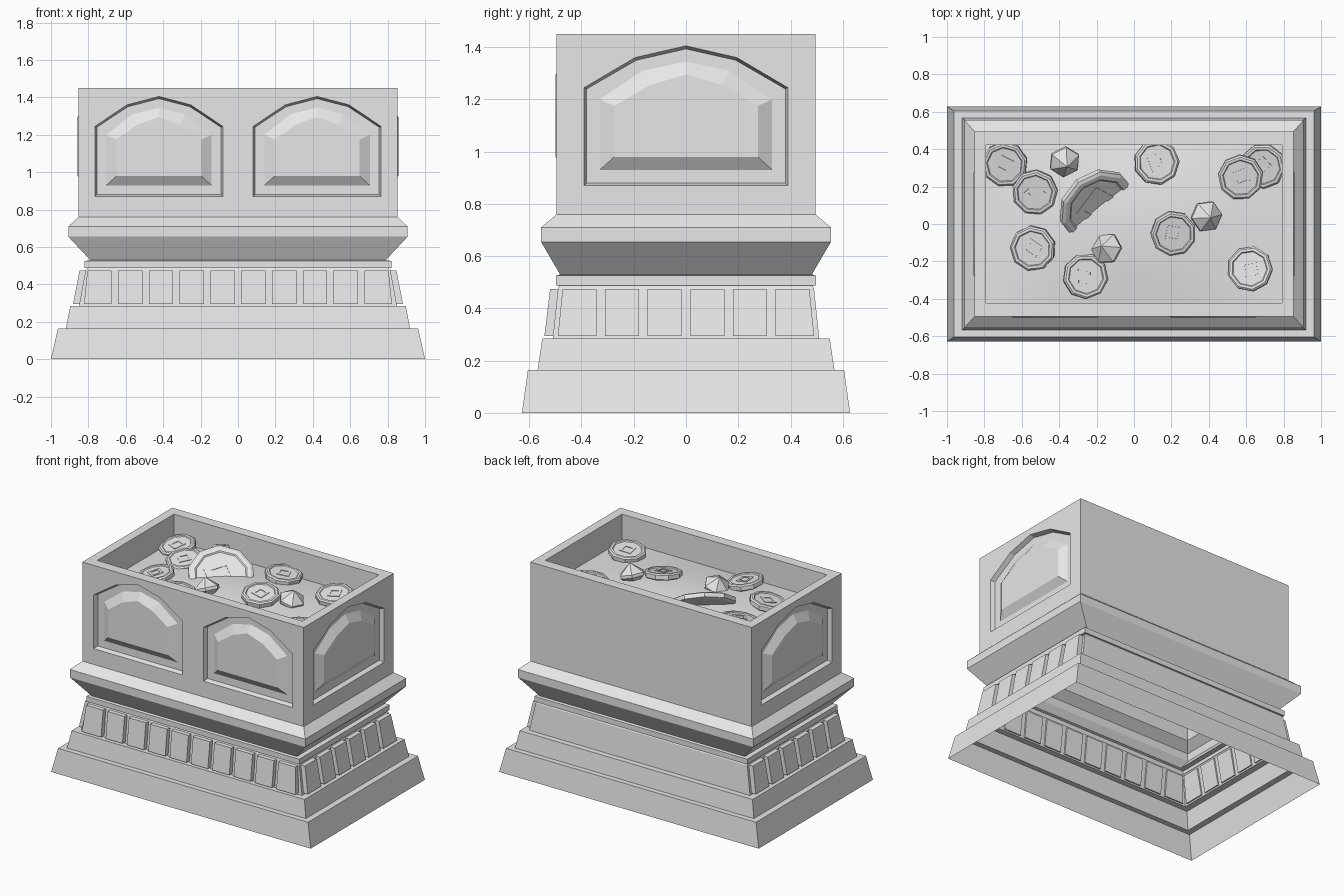
import bpy, bmesh, math, random
from mathutils import Vector, Matrix

random.seed(4)
if "Cube" in bpy.data.objects:
    bpy.data.objects.remove(bpy.data.objects["Cube"])

stone = bpy.data.materials.new("grey stone")
stone.use_nodes = True
GREY = (0.8, 0.8, 0.8, 1)
stone.diffuse_color = GREY
stone.node_tree.nodes["Principled BSDF"].inputs["Base Color"].default_value = GREY


def finish(bm, name, matrix=None):
    bmesh.ops.remove_doubles(bm, verts=bm.verts, dist=0.0001)
    bmesh.ops.recalc_face_normals(bm, faces=bm.faces)
    mesh = bpy.data.meshes.new(name)
    bm.to_mesh(mesh)
    bm.free()
    mesh.materials.append(stone)
    obj = bpy.data.objects.new(name, mesh)
    bpy.context.collection.objects.link(obj)
    if matrix:
        obj.matrix_world = matrix
    return obj


def loft(bm, rings, cap_first=False, cap_last=False):
    """Skin a list of equal length point rings."""
    loops = [[bm.verts.new(p) for p in ring] for ring in rings]
    for a, b in zip(loops, loops[1:]):
        for i in range(len(a)):
            j = (i + 1) % len(a)
            bm.faces.new((a[i], a[j], b[j], b[i]))
    if cap_first:
        bm.faces.new(loops[0][::-1])
    if cap_last:
        bm.faces.new(loops[-1])
    return loops


def rect(x, y, z):
    return [(-x, -y, z), (x, -y, z), (x, y, z), (-x, y, z)]


# Chest walls and arched panels
BX, BY, LOW, TOP = 0.853, 0.495, 0.76, 1.45


def arch(place, centre, w, bottom, spring, shoulder, peak, depth):
    pts = [(-w, bottom), (w, bottom), (w, spring), (w / 2, shoulder),
           (0, peak), (-w / 2, shoulder), (-w, spring)]
    return [place(centre + u, z, depth) for u, z in pts]


def panel_wall(bm, place, half, centres, w):
    border = [bm.verts.new(place(u, z, 0)) for u, z in
              ((-half, LOW), (half, LOW), (half, TOP), (-half, TOP))]
    loops = [border]
    for c in centres:
        rings = [arch(place, c, w, 0.87, 1.245, 1.36, 1.405, 0),
                 arch(place, c, w - 0.01, 0.88, 1.24, 1.35, 1.393, 0.03),
                 arch(place, c, w - 0.06, 0.93, 1.2, 1.31, 1.345, 0.03),
                 arch(place, c, w - 0.115, 0.98, 1.175, 1.255, 1.295, -0.004)]
        loops.append(loft(bm, rings, cap_last=True)[0])
    edges = []
    for loop in loops:
        for a, b in zip(loop, loop[1:] + loop[:1]):
            edges.append(bm.edges.get((a, b)) or bm.edges.new((a, b)))
    bmesh.ops.triangle_fill(bm, edges=edges, use_beauty=True)


bm = bmesh.new()
# stepped plinth and flared moulding, open underneath
loft(bm, [rect(*r) for r in (
    (1.0, 0.628, 0), (0.963, 0.605, 0.165), (0.92, 0.568, 0.165),
    (0.897, 0.55, 0.285), (0.85, 0.51, 0.285), (0.815, 0.49, 0.475),
    (0.805, 0.485, 0.488), (0.82, 0.497, 0.488), (0.82, 0.497, 0.525),
    (0.79, 0.482, 0.53), (0.907, 0.555, 0.655), (0.907, 0.555, 0.71),
    (BX, BY, LOW))])
panel_wall(bm, lambda u, z, d: (u, d - BY, z), BX, (-0.423, 0.423), 0.342)
for s in (-1, 1):
    panel_wall(bm, lambda u, z, d: (s * (BX - d), u, z), BY, (0,), 0.39)
bm.faces.new([bm.verts.new(p) for p in
              ((BX, BY, LOW), (-BX, BY, LOW), (-BX, BY, TOP), (BX, BY, TOP))])
# rim and inner walls
IX, IY = 0.79, 0.422
loft(bm, [rect(BX, BY, TOP), rect(IX, IY, TOP), rect(IX, IY, 1.26)])
finish(bm, "chest_shell")

# Treasure bed, a soft mound
bm = bmesh.new()
bmesh.ops.create_grid(bm, x_segments=14, y_segments=8, size=1)
for v in bm.verts:
    u, w = v.co.x, v.co.y
    v.co = (u * IX, w * IY, 1.265 + 0.045 * math.cos(u * 1.57) * math.cos(w * 1.57))
bed = finish(bm, "treasure_bed")
for p in bed.data.polygons:
    p.use_smooth = True


# Row of tapered blocks on the front and both sides
def block_row(name, place, count, pitch, base, top):
    bm = bmesh.new()
    w = 0.065
    for i in range(count):
        c = (i - (count - 1) / 2) * pitch
        left = 0.018 if i == 0 else 0
        right = 0.018 if i == count - 1 else 0
        rings = []
        for out in (-0.01, 0.032):
            rings.append([place(c - w - left, base + out, 0.295),
                          place(c + w + right, base + out, 0.295),
                          place(c + w, top + out, 0.475),
                          place(c - w, top + out, 0.475)])
        loft(bm, rings, True, True)
    finish(bm, name)


block_row("front_blocks", lambda u, d, z: (u, -d, z), 10, 0.1645, 0.51, 0.488)
block_row("left_blocks", lambda u, d, z: (d, u, z), 6, 0.163, 0.85, 0.815)
block_row("right_blocks", lambda u, d, z: (-d, u, z), 6, 0.163, 0.85, 0.815)


# Coins, gems and a big half-buried medallion
def turned(name, profile, sides, matrix, square=0):
    bm = bmesh.new()
    loft(bm, [[(r * math.cos(math.tau * i / sides), r * math.sin(math.tau * i / sides), z)
               for i in range(sides)] for r, z in profile], True, True)
    if square:
        z = profile[-1][1]
        loft(bm, [rect(square, square, z - 0.002), rect(square, square, z + 0.004),
                  rect(square * 0.6, square * 0.6, z + 0.004),
                  rect(square * 0.6, square * 0.6, z - 0.002)])
    return finish(bm, name, matrix)


def pose(x, y, z, normal, spin=0.0):
    turn = Vector(normal).to_track_quat('Z', 'Y').to_matrix().to_4x4()
    return Matrix.Translation((x, y, z)) @ turn @ Matrix.Rotation(spin, 4, 'Z')


def coin_profile(r):
    return [(r * 0.9, -0.022), (r, -0.014), (r, 0.014), (r * 0.92, 0.022),
            (r * 0.8, 0.022), (r * 0.76, 0.016)]


coins = [(-0.69, 0.32, 1.29), (-0.53, 0.17, 1.295), (-0.54, -0.13, 1.305),
         (-0.26, -0.28, 1.315), (0.21, -0.05, 1.335), (0.57, 0.25, 1.315),
         (0.69, 0.31, 1.285), (0.62, -0.24, 1.305), (0.12, 0.33, 1.305)]
for n, (x, y, z) in enumerate(coins):
    lean = (random.uniform(-0.2, 0.2), random.uniform(-0.25, 0.1), 1)
    turned(f"coin_{n + 1}", coin_profile(0.122), 9, pose(x, y, z, lean, n), 0.04)

turned("medallion", coin_profile(0.215), 10,
       pose(-0.2, 0.1, 1.295, (0.5, -0.6, 0.95), 0.3), 0.09)

gem_profile = [(0.003, -0.09), (0.085, -0.02), (0.085, 0.0), (0.003, 0.065)]
for n, (x, y, nx, ny) in enumerate([(-0.37, 0.33, 0.2, -0.4), (-0.15, -0.13, -0.4, 0.2),
                                    (0.39, 0.04, 0.3, -0.1)]):
    turned(f"gem_{n + 1}", gem_profile, 6, pose(x, y, 1.325, (nx, ny, 1), n))
